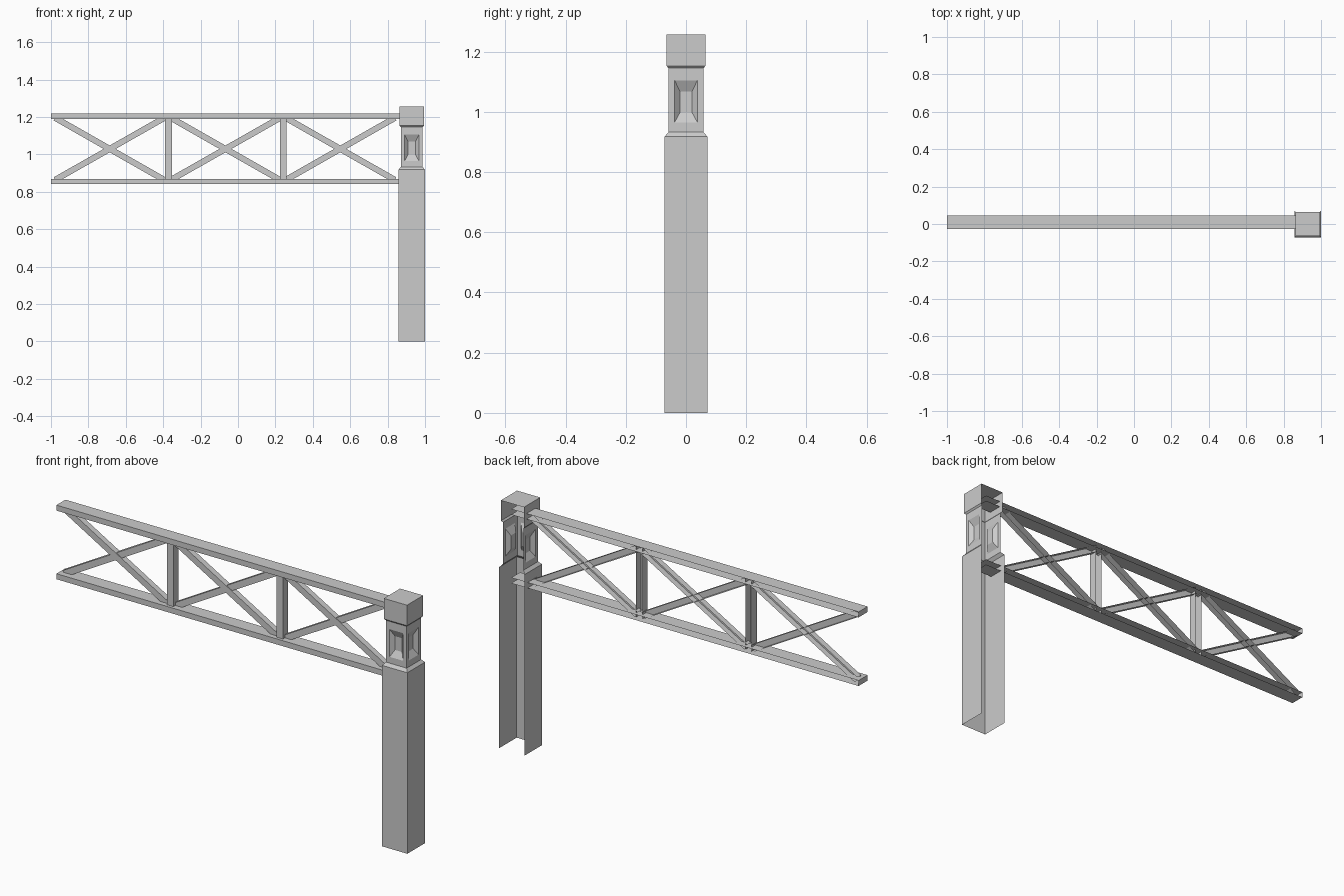
import bpy, bmesh, math
from mathutils import Vector, Matrix

if "Cube" in bpy.data.objects:
    bpy.data.objects.remove(bpy.data.objects["Cube"])


def finish(name, bm):
    bmesh.ops.remove_doubles(bm, verts=bm.verts, dist=1e-5)
    me = bpy.data.meshes.new(name)
    bm.to_mesh(me)
    bm.free()
    ob = bpy.data.objects.new(name, me)
    bpy.context.collection.objects.link(ob)
    return ob


def quad(bm, pts):
    return bm.faces.new([bm.verts.new(p) for p in pts])


def channel(name, start, end, width, y0, y1, cap_start=False):
    """Thin channel, open at the back, from start to end given as (x, z)."""
    a, b = Vector((start[0], 0, start[1])), Vector((end[0], 0, end[1]))
    along = (b - a).normalized()
    side = Vector((-along.z, 0, along.x)) * width / 2
    section = [side + Vector((0, y1, 0)), side + Vector((0, y0, 0)),
               -side + Vector((0, y0, 0)), -side + Vector((0, y1, 0))]
    bm = bmesh.new()
    for p, q in zip(section, section[1:]):
        quad(bm, [a + p, a + q, b + q, b + p])
    if cap_start:
        quad(bm, [a + p for p in reversed(section)])
    return finish(name, bm)


# Post: three-sided shell, open at the back and the bottom
PX = 0.929
levels = [(0, .071), (.918, .071), (.933, .058), (1.145, .058),
          (1.153, .065), (1.257, .065)]
NECK = 2
# recessed panel rings: half width, bottom, top, inset depth
rings = [(.058, .933, 1.145, 0), (.038, .965, 1.105, 0), (.02, .998, 1.068, .018)]

bm = bmesh.new()
for turn in (-90, 0, 90):
    rot = Matrix.Translation((PX, 0, 0)) @ Matrix.Rotation(math.radians(turn), 4, 'Z')
    for i, ((z0, h0), (z1, h1)) in enumerate(zip(levels, levels[1:])):
        if i == NECK:
            continue
        quad(bm, [rot @ Vector(p) for p in
                  ((-h0, -h0, z0), (h0, -h0, z0), (h1, -h1, z1), (-h1, -h1, z1))])
    loops = [[rot @ Vector((x, -.058 + d, z)) for x, z in
              ((-w, lo), (w, lo), (w, hi), (-w, hi))] for w, lo, hi, d in rings]
    for outer, inner in zip(loops, loops[1:]):
        for k in range(4):
            n = (k + 1) % 4
            quad(bm, [outer[k], outer[n], inner[n], inner[k]])
    quad(bm, loops[-1])
z, h = levels[-1]
quad(bm, [(PX + x * h, y * h, z) for x, y in ((-1, -1), (1, -1), (1, 1), (-1, 1))])
finish("post", bm)

# Horizontal rails, running a little way into the post
for name, z in (("top_rail", 1.203), ("bottom_rail", .855)):
    channel(name, (-1, z), (.95, z), .028, -.027, .045, cap_start=True)

# Upright struts
for i, x in enumerate((-.372, .242)):
    channel(f"strut_{i + 1}", (x, .848), (x, 1.21), .036, -.012, .03)

# Crossed braces in each bay
for i, cx in enumerate((-.686, -.067, .547)):
    for s, y in ((1, .004), (-1, 0)):
        channel(f"brace_{i + 1}_{'rising' if s > 0 else 'falling'}",
                (cx - .292, 1.029 - s * .166), (cx + .292, 1.029 + s * .166),
                .032, y, y + .03)
